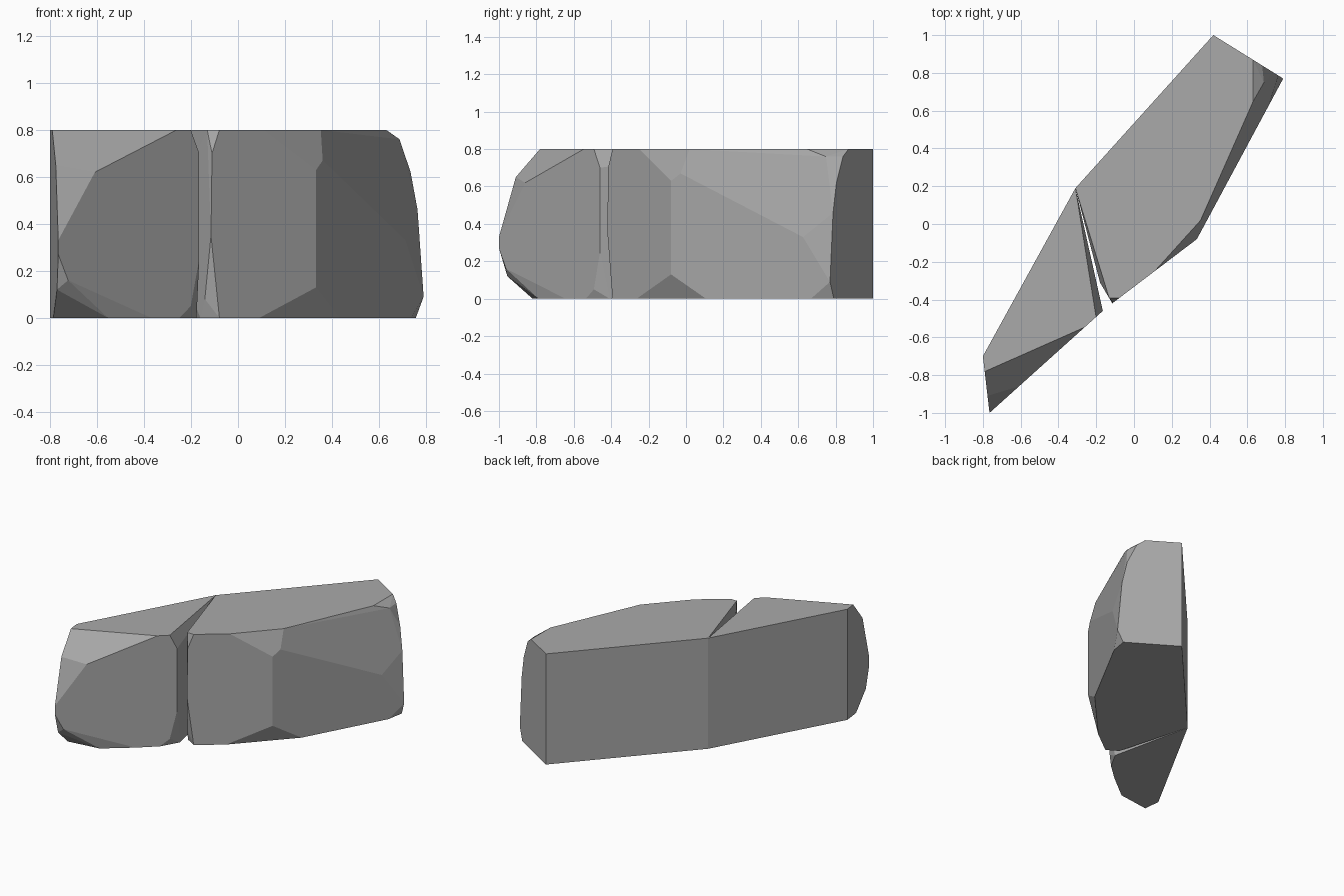
import bpy, bmesh, math
from mathutils import Vector

cube = bpy.data.objects.get("Cube")
if cube:
    bpy.data.objects.remove(cube)

stone_grey = bpy.data.materials.new("stone_grey")
stone_grey.use_nodes = True
GREY = (0.4, 0.4, 0.4, 1)
stone_grey.diffuse_color = GREY
stone_grey.node_tree.nodes["Principled BSDF"].inputs["Base Color"].default_value = GREY

TOP = 0.8


def wall_point(outline, wall, along, height, inset=0.0):
    """Point on one wall of a counter-clockwise outline, optionally pushed inward."""
    start = Vector(outline[wall])
    edge = Vector(outline[(wall + 1) % len(outline)]) - start
    inward = Vector((-edge.y, edge.x)).normalized()
    spot = start + edge * along + inward * inset
    return Vector((spot.x, spot.y, height))


def make_stone(name, outline, chipped_walls):
    """Chiselled block: the convex shell around the chip corners of each wall."""
    bm = bmesh.new()
    for wall, corners in enumerate(chipped_walls):
        for corner in corners:
            bm.verts.new(wall_point(outline, wall, *corner))
    hull = bmesh.ops.convex_hull(bm, input=bm.verts[:])
    unused = {v for v in hull["geom_interior"] + hull["geom_unused"]
              if isinstance(v, bmesh.types.BMVert)}
    bmesh.ops.delete(bm, geom=list(unused), context='VERTS')
    # merge nearly flat triangles into clean chiselled facets
    bmesh.ops.dissolve_limit(bm, angle_limit=math.radians(3),
                             verts=bm.verts[:], edges=bm.edges[:])
    bmesh.ops.recalc_face_normals(bm, faces=bm.faces[:])
    mesh = bpy.data.meshes.new(name)
    bm.to_mesh(mesh)
    bm.free()
    mesh.materials.append(stone_grey)
    stone = bpy.data.objects.new(name, mesh)
    bpy.context.collection.objects.link(stone)
    return stone


# small stone: back, end, front and joint walls; corners are (along, height, inset)
make_stone(
    "small_stone",
    [(-.31, .19), (-.8, -.7), (-.765, -1), (-.165, -.46)],
    [
        [(0, 0), (0, TOP)],
        [(0, 0), (0, TOP), (.27, TOP), (.7, .65), (1, .33), (1, .27),
         (.85, .12), (.4, 0)],
        [(.07, .16), (.26, .62), (.28, .09), (.37, 0, .015), (.66, 0),
         (.84, TOP), (.86, 0), (.94, TOP), (.94, .05)],
        [(0, .7), (0, .25), (.08, 0)],
    ])

# large stone: joint, joint corner, front, long side, end and back walls
make_stone(
    "large_stone",
    [(-.31, .19), (-.18, -.31), (-.115, -.42), (.333, -.08), (.79, .77), (.42, 1)],
    [
        [(0, 0), (0, TOP)],
        [(0, .05), (0, .7), (.3, 0), (.6, .08), (.75, TOP)],
        [(0, .35), (.01, .7), (.08, TOP), (.08, 0), (.17, 0), (.46, 0), (.5, TOP)],
        [(0, .13), (0, .63), (.06, .67), (.1, TOP, .03), (.22, 0), (.83, .33),
         (.81, TOP, .083), (.93, .76, .08), (.88, 0), (.95, .05)],
        [(0, .09), (.07, .46), (.09, 0), (.15, .62), (.3, .76), (.43, TOP)],
        [(0, 0), (0, TOP)],
    ])
